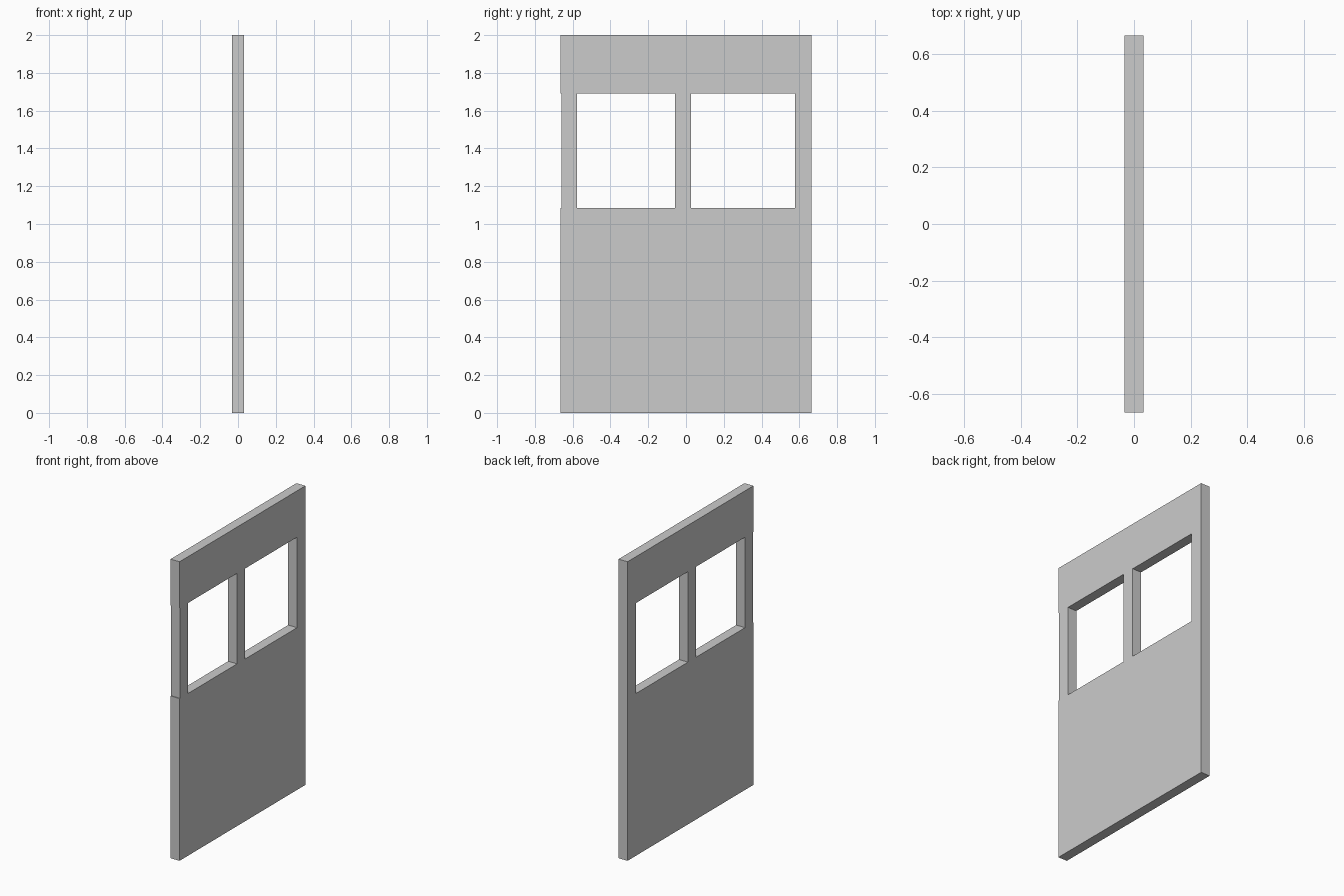
import bpy
import bmesh

if "Cube" in bpy.data.objects:
    bpy.data.objects.remove(bpy.data.objects["Cube"])

HALF_DEPTH = 0.033
HALF_WIDTH = 0.665
SILL, HEAD, TOP = 1.085, 1.69, 2.0


def slab(name, y0, y1, z0, z1):
    """Box of full panel thickness spanning the given y and z ranges."""
    bm = bmesh.new()
    bmesh.ops.create_cube(bm, size=1)
    bmesh.ops.scale(bm, vec=(2 * HALF_DEPTH, y1 - y0, z1 - z0), verts=bm.verts)
    mesh = bpy.data.meshes.new(name)
    bm.to_mesh(mesh)
    bm.free()
    obj = bpy.data.objects.new(name, mesh)
    obj.location = (0, (y0 + y1) / 2, (z0 + z1) / 2)
    bpy.context.collection.objects.link(obj)
    return obj


# Solid lower panel and header above the windows
slab("lower_panel", -HALF_WIDTH, HALF_WIDTH, 0, SILL)
slab("header_panel", -HALF_WIDTH, HALF_WIDTH, HEAD, TOP)

# Upright posts between the two window openings (left one slightly inset)
for name, y0, y1 in (("left_post", -0.66, -0.577),
                     ("middle_post", -0.057, 0.027),
                     ("right_post", 0.577, HALF_WIDTH)):
    slab(name, y0, y1, SILL, HEAD)
